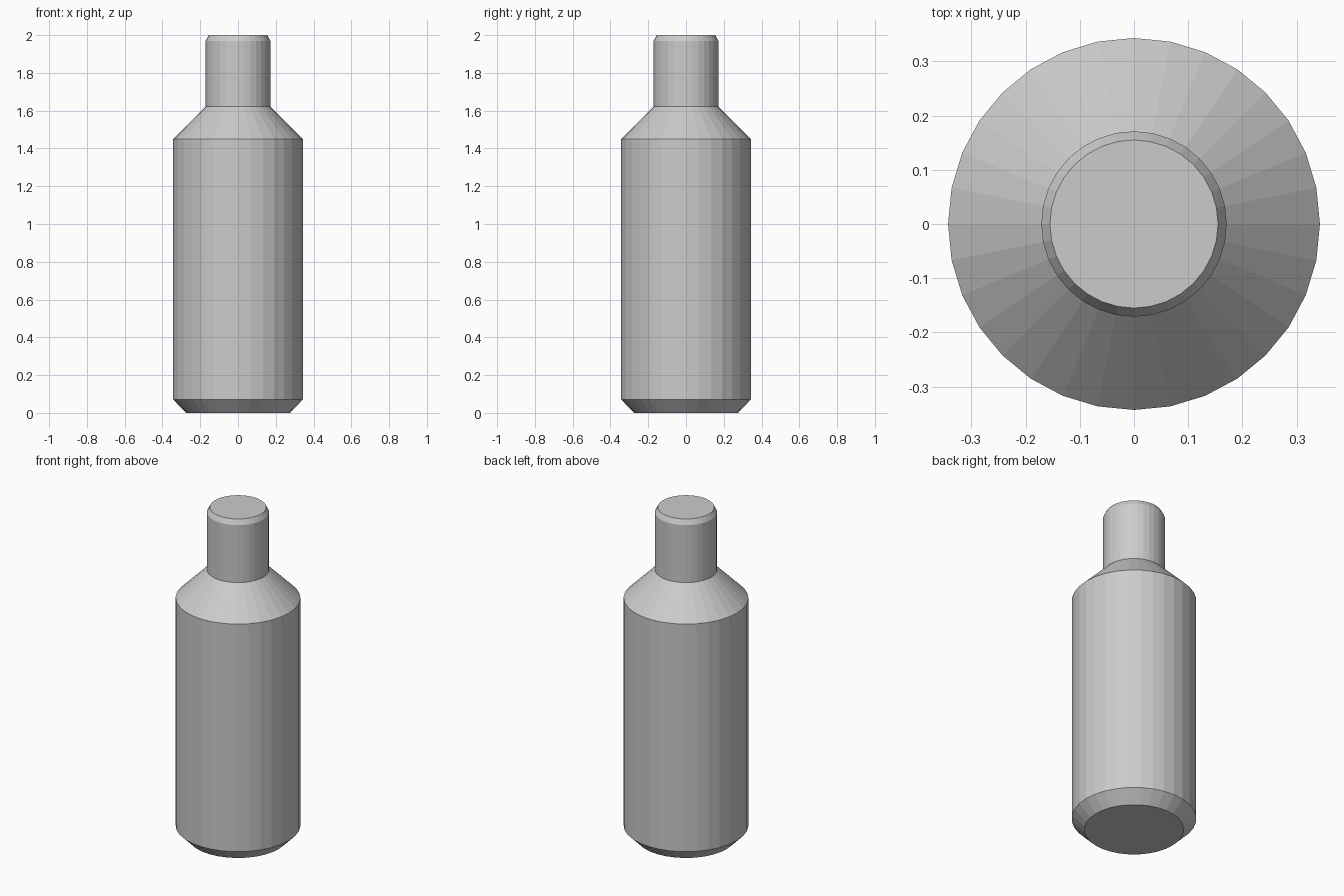
import bpy, bmesh, math

if "Cube" in bpy.data.objects:
    bpy.data.objects.remove(bpy.data.objects["Cube"])

SIDES = 32

# Bottle profile from base to top: (radius, height)
PROFILE = [(0.274, 0), (0.343, 0.07), (0.343, 1.45),
           (0.171, 1.622), (0.171, 1.97), (0.155, 2.0)]


def lathe(name, profile, sides):
    """Revolve a profile around z, with flat caps at both ends."""
    bm = bmesh.new()
    rings = [[bm.verts.new((r * math.cos(2 * math.pi * i / sides),
                            r * math.sin(2 * math.pi * i / sides), z))
              for i in range(sides)] for r, z in profile]
    for low, high in zip(rings, rings[1:]):
        for i in range(sides):
            j = (i + 1) % sides
            bm.faces.new((low[i], low[j], high[j], high[i]))
    bm.faces.new(rings[0][::-1])
    bm.faces.new(rings[-1])
    mesh = bpy.data.meshes.new(name)
    bm.to_mesh(mesh)
    bm.free()
    obj = bpy.data.objects.new(name, mesh)
    bpy.context.collection.objects.link(obj)
    return obj


# Bottle with chamfered base, sloped shoulder and neck
lathe("bottle", PROFILE, SIDES)
